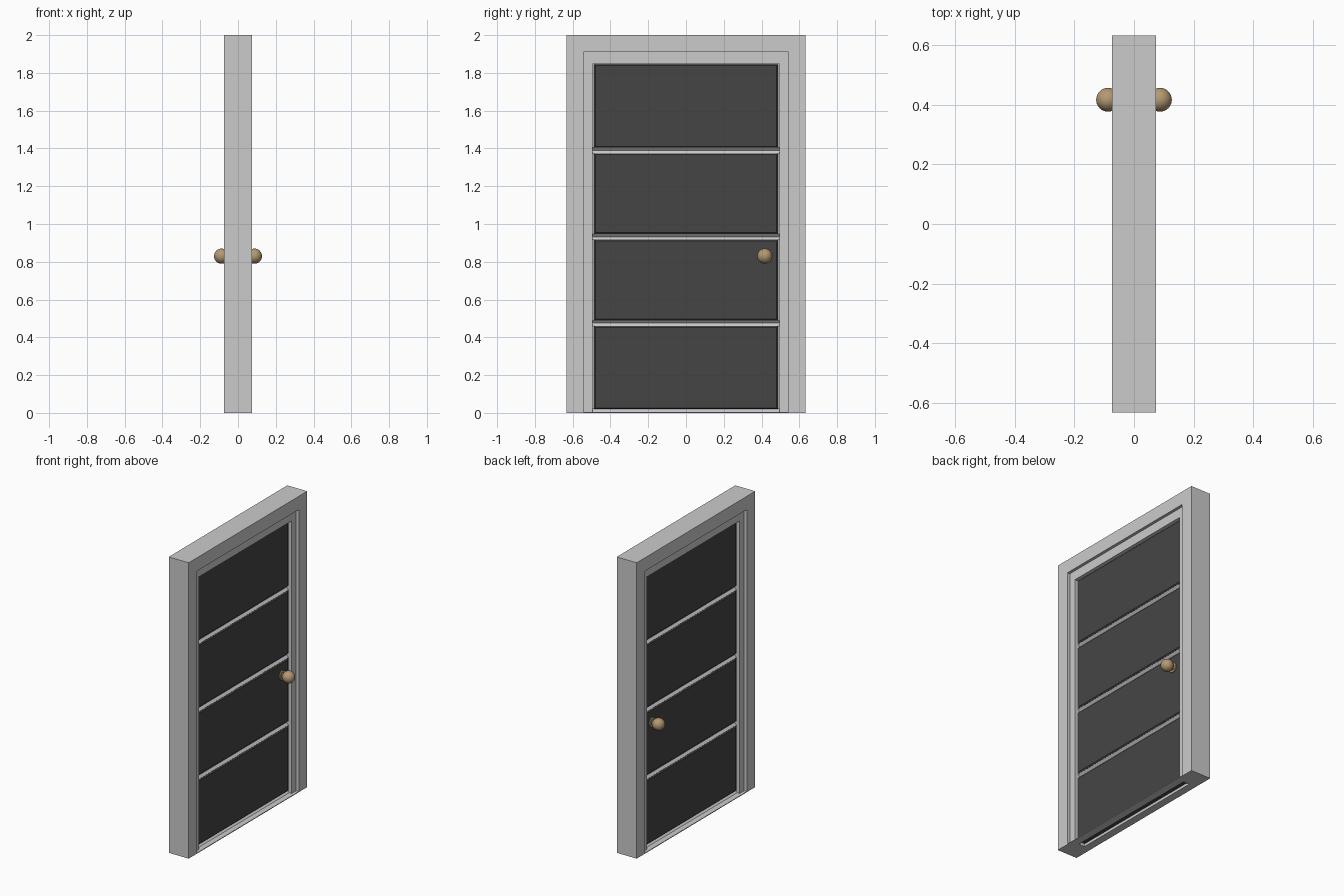
import bpy, bmesh, math
from mathutils import Vector

if "Cube" in bpy.data.objects:
    bpy.data.objects.remove(bpy.data.objects["Cube"])


def material(name, rgb):
    m = bpy.data.materials.new(name)
    m.diffuse_color = (*rgb, 1)
    m.use_nodes = True
    m.node_tree.nodes["Principled BSDF"].inputs["Base Color"].default_value = m.diffuse_color
    return m


DARK = material("dark_panel", (0.06, 0.06, 0.06))
BRASS = material("aged_brass", (0.45, 0.32, 0.17))
GREY = material("plain_grey", (0.8, 0.8, 0.8))


def finish(name, bm, *mats):
    bmesh.ops.recalc_face_normals(bm, faces=bm.faces)
    me = bpy.data.meshes.new(name)
    bm.to_mesh(me)
    bm.free()
    for m in mats:
        me.materials.append(m)
    ob = bpy.data.objects.new(name, me)
    bpy.context.collection.objects.link(ob)
    return ob


def extrude(bm, points, vec):
    """Prism: closed outline swept along a vector."""
    f = bm.faces.new([bm.verts.new(p) for p in points])
    r = bmesh.ops.extrude_face_region(bm, geom=[f])
    bmesh.ops.translate(bm, vec=Vector(vec),
                        verts=[v for v in r["geom"] if isinstance(v, bmesh.types.BMVert)])


def arch(name, outer, top, inner, inner_top, depth):
    """Three-sided door surround, centred on x = 0."""
    yz = [(-outer, 0), (-outer, top), (outer, top), (outer, 0),
          (inner, 0), (inner, inner_top), (-inner, inner_top), (-inner, 0)]
    bm = bmesh.new()
    extrude(bm, [(-depth, y, z) for y, z in yz], (2 * depth, 0, 0))
    return finish(name, bm)


# Surround: outer casing and the stepped-back door stop
arch("frame_casing", 0.633, 2.0, 0.543, 1.91, 0.0745)
arch("door_stop", 0.543, 1.91, 0.495, 1.847, 0.055)

# Threshold: two low strips with an open slot under the door
for side, label in ((1, "right"), (-1, "left")):
    bm = bmesh.new()
    xz = [(0.0745, 0), (0.0745, 0.005), (0.037, 0.005), (0.022, 0.018), (0.022, 0)]
    extrude(bm, [(side * x, -0.495, z) for x, z in xz], (0, 0.99, 0))
    xz = [(0.0745, 0), (0.0745, 0.005), (0.055, 0.005), (0.055, 0)]
    for y in (-0.543, 0.495):
        extrude(bm, [(side * x, y, z) for x, z in xz], (0, 0.048, 0))
    finish("threshold_" + label, bm)

# Door slab with V grooves between the panels
FACE, DEEP, HALF = 0.030, 0.016, 0.015
grooves = [0.475, 0.932, 1.389]
edge = [(FACE, 0.02)]
for g in grooves:
    edge += [(FACE, g - HALF), (DEEP, g), (FACE, g + HALF)]
edge.append((FACE, 1.847))
outline = edge + [(-x, z) for x, z in reversed(edge)]
bm = bmesh.new()
extrude(bm, [(x, -0.495, z) for x, z in outline], (0, 0.99, 0))
bm.normal_update()
slab = finish("door_slab", bm, GREY, DARK)
for p in slab.data.polygons:
    if abs(p.normal.z) > 0.95 and p.center.z < 0.1:
        p.material_index = 1

# Dark raised panels with chamfered edges, on both faces
bottoms = [0.02] + [g + HALF for g in grooves]
tops = [g - HALF for g in grooves] + [1.845]
for side, label in ((1, "right"), (-1, "left")):
    for i, (z0, z1) in enumerate(zip(bottoms, tops)):
        bm = bmesh.new()
        rings = []
        for x, c in ((0.028, 0), (0.031, 0), (0.038, 0.007)):
            w = 0.487 - c
            rings.append([bm.verts.new((side * x, y, z)) for y, z in
                          ((-w, z0 + c), (w, z0 + c), (w, z1 - c), (-w, z1 - c))])
        for a, b in zip(rings, rings[1:]):
            for k in range(4):
                j = (k + 1) % 4
                bm.faces.new((a[k], a[j], b[j], b[k]))
        bm.faces.new(rings[0])
        bm.faces.new(rings[-1])
        finish(f"panel_{label}_{i + 1}", bm, DARK)


# Door knobs: rosette, neck and ball on each side
def add_smooth(name):
    ob = bpy.context.object
    ob.name = name
    ob.data.materials.append(BRASS)
    bpy.ops.object.shade_smooth_by_angle(angle=math.radians(40))


KY, KZ = 0.417, 0.83
for side, label in ((1, "right"), (-1, "left")):
    for part, r, x0, x1 in (("rosette", 0.032, 0.036, 0.045), ("neck", 0.018, 0.044, 0.07)):
        bpy.ops.mesh.primitive_cylinder_add(
            vertices=32, radius=r, depth=x1 - x0,
            location=(side * (x0 + x1) / 2, KY, KZ), rotation=(0, math.pi / 2, 0))
        add_smooth(f"knob_{part}_{label}")
    bpy.ops.mesh.primitive_uv_sphere_add(
        segments=32, ring_count=16, radius=0.04,
        location=(side * 0.087, KY, KZ), rotation=(0, math.pi / 2, 0))
    add_smooth("knob_ball_" + label)
